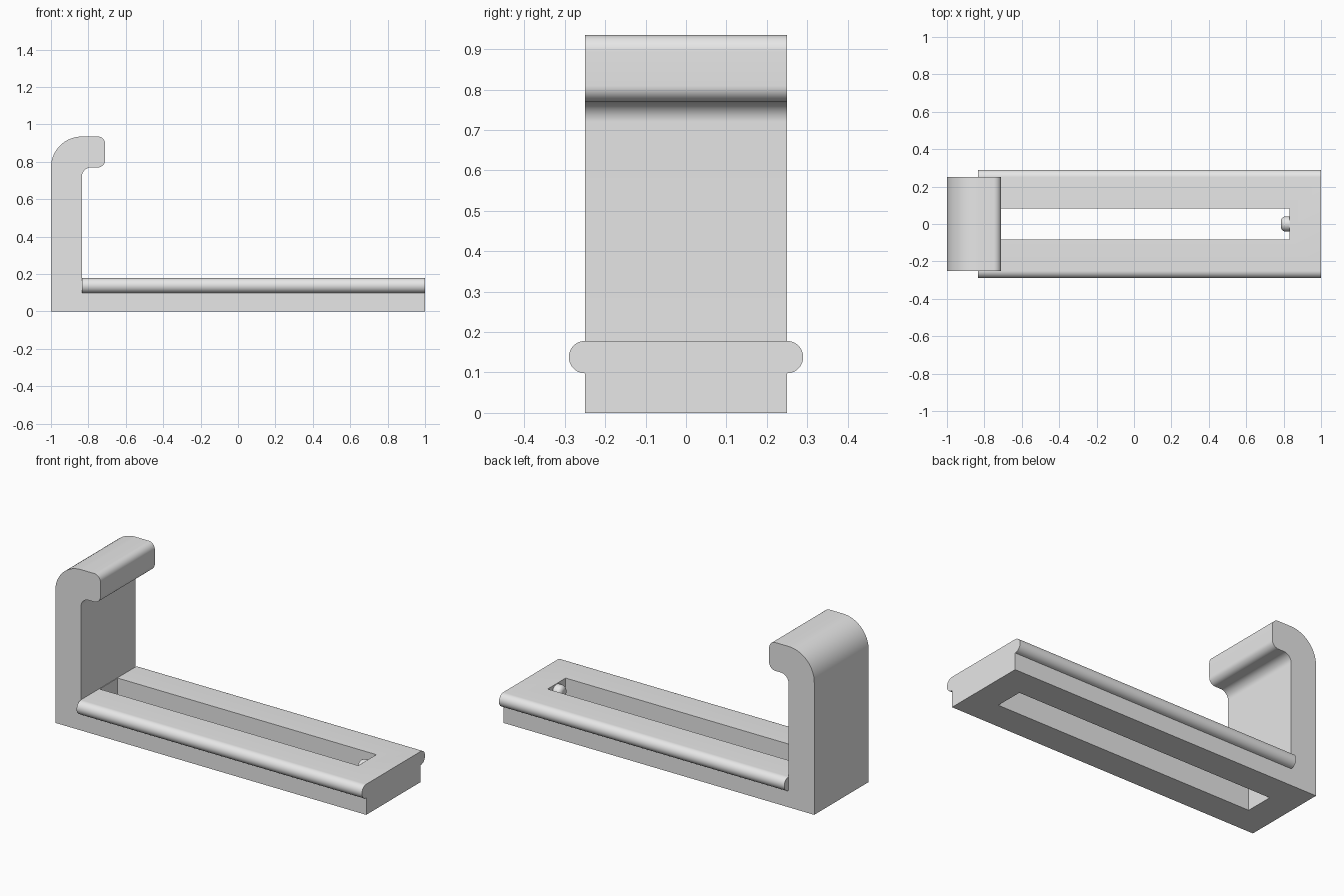
import bpy, bmesh
from math import cos, sin, pi, radians
from mathutils import Vector

cube = bpy.data.objects.get("Cube")
if cube:
    bpy.data.objects.remove(cube, do_unlink=True)

grey = bpy.data.materials.new("plain grey")
grey.use_nodes = True
colour = (0.8, 0.8, 0.8, 1)
grey.diffuse_color = colour
grey.node_tree.nodes["Principled BSDF"].inputs["Base Color"].default_value = colour


def arc(cx, cy, r, start, end, steps=16):
    """Points on an arc, angles in quarter turns."""
    return [(cx + r * cos(pi / 2 * (start + (end - start) * i / steps)),
             cy + r * sin(pi / 2 * (start + (end - start) * i / steps)))
            for i in range(steps + 1)]


def extrude_profile(name, points, offset):
    """Solid made by sweeping a closed 3D outline along offset."""
    bm = bmesh.new()
    face = bm.faces.new([bm.verts.new(p) for p in points])
    swept = bmesh.ops.extrude_face_region(bm, geom=[face], use_keep_orig=True)
    verts = [g for g in swept["geom"] if isinstance(g, bmesh.types.BMVert)]
    bmesh.ops.translate(bm, verts=verts, vec=Vector(offset))
    bmesh.ops.recalc_face_normals(bm, faces=bm.faces)
    mesh = bpy.data.meshes.new(name)
    bm.to_mesh(mesh)
    bm.free()
    mesh.materials.append(grey)
    obj = bpy.data.objects.new(name, mesh)
    bpy.context.collection.objects.link(obj)
    return obj


def activate(obj):
    bpy.ops.object.select_all(action="DESELECT")
    obj.select_set(True)
    bpy.context.view_layer.objects.active = obj


def combine(target, tool, operation):
    """Apply a boolean and discard the tool."""
    mod = target.modifiers.new(operation.lower(), "BOOLEAN")
    mod.operation, mod.object, mod.solver = operation, tool, "EXACT"
    activate(target)
    bpy.ops.object.modifier_apply(modifier=mod.name)
    bpy.data.objects.remove(tool, do_unlink=True)


wall, tip = -0.835, -0.71
top, lip, half = 0.935, 0.77, 0.25

# L-shaped body with the rounded hook at its top
side = [(-1, 0), (1, 0), (1, 0.1), (wall, 0.1)]
side += arc(wall + 0.05, lip - 0.05, 0.05, 2, 1)
side += arc(tip - 0.04, lip + 0.04, 0.04, 3, 4)
side += arc(tip - 0.04, top - 0.04, 0.04, 0, 1)
side += arc(-0.835, top - 0.165, 0.165, 1, 2)
body = extrude_profile("hooked_body", [(x, -half, z) for x, z in side], (0, 2 * half, 0))

# Plate with round-edged rails along both sides
section = arc(half, 0.138, 0.04, -1, 1, 24) + arc(-half, 0.138, 0.04, 1, 3, 24)
rails = extrude_profile("side_rails", [(wall, y, z) for y, z in section], (1 - wall, 0, 0))
combine(body, rails, "UNION")

# Long slot through the base
slot = [(-0.832, -0.083, -0.1), (0.832, -0.083, -0.1),
        (0.832, 0.083, -0.1), (-0.832, 0.083, -0.1)]
cutter = extrude_profile("slot_cutter", slot, (0, 0, 0.4))
cutter.hide_render = True
combine(body, cutter, "DIFFERENCE")
activate(body)
bpy.ops.object.shade_smooth_by_angle(angle=radians(30))

# Small round-ended pin at the end of the slot
bpy.ops.mesh.primitive_cylinder_add(vertices=32, radius=0.04, depth=0.085,
                                    location=(0.8275, 0, 0.135), rotation=(0, pi / 2, 0))
pin = bpy.context.object
pin.name = "slot_pin"
pin.data.materials.append(grey)
bevel = pin.modifiers.new("rounded_end", "BEVEL")
bevel.width, bevel.segments, bevel.limit_method = 0.025, 6, "ANGLE"
bpy.ops.object.modifier_apply(modifier=bevel.name)
bpy.ops.object.shade_smooth_by_angle(angle=radians(30))
